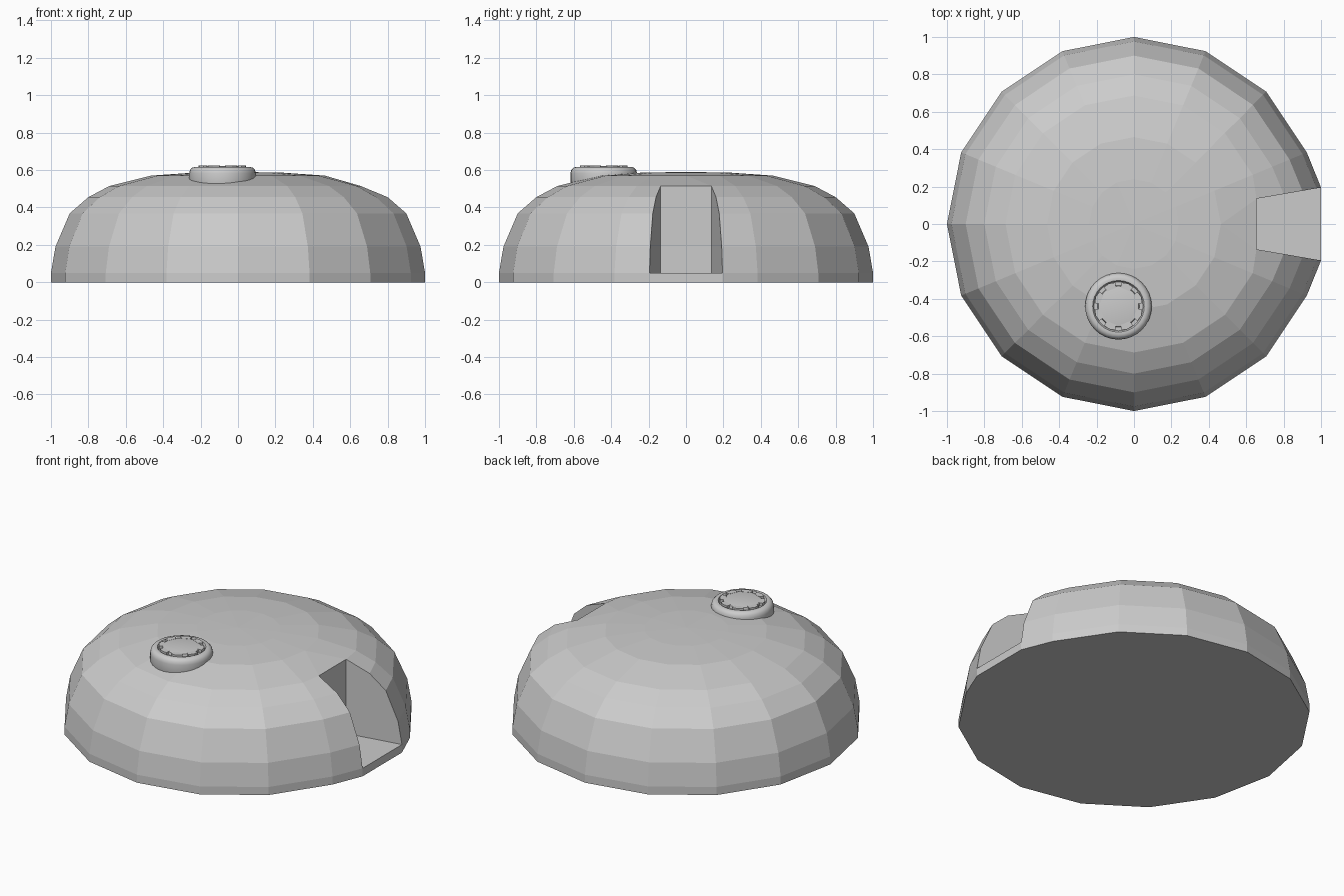
import bpy, bmesh
from math import cos, sin, pi

if "Cube" in bpy.data.objects:
    bpy.data.objects.remove(bpy.data.objects["Cube"])


def finish(name, bm):
    bmesh.ops.remove_doubles(bm, verts=bm.verts, dist=1e-5)
    bmesh.ops.recalc_face_normals(bm, faces=bm.faces)
    me = bpy.data.meshes.new(name)
    bm.to_mesh(me)
    bm.free()
    ob = bpy.data.objects.new(name, me)
    bpy.context.collection.objects.link(ob)
    return ob


# 16-sided dome; the column facing +x is split in two to form the doorway
RINGS = [(1, 0), (1, .05), (.976, .19), (.9, .368), (.8, .455),
         (.687, .515), (.465, .57), (.24, .586)]
FLOOR, HEAD = 1, 5          # rings bounding the opening
BACK_X = .655


def dome_ring(bm, i):
    r, z = RINGS[i]
    pts = [(r * cos(k * pi / 8), r * sin(k * pi / 8)) for k in range(1, 16)]
    if i > HEAD:
        jambs = [(r, 0), (r, 0)]
    else:
        x = BACK_X if i == HEAD else r
        w = .0215 + .1735 * x
        jambs = [(x, -w), (x, w)]
    return [bm.verts.new((x, y, z)) for x, y in jambs + pts]


bm = bmesh.new()
rings = [dome_ring(bm, i) for i in range(len(RINGS))]
n = len(rings[0])
for i in range(len(rings) - 1):
    a, b = rings[i], rings[i + 1]
    for k in range(n):
        if k == 0 and FLOOR <= i < HEAD:
            continue
        j = (k + 1) % n
        bm.faces.new((a[k], a[j], b[j], b[k]))
bm.faces.new(rings[0][::-1])
apex = bm.verts.new((0, 0, .59))
for k in range(1, n):
    bm.faces.new((rings[-1][k], rings[-1][(k + 1) % n], apex))

# doorway recess: back wall, floor and two side walls
low = [bm.verts.new((BACK_X, rings[HEAD][s].co.y, .05)) for s in (0, 1)]
bm.faces.new((low[0], low[1], rings[HEAD][1], rings[HEAD][0]))
bm.faces.new((low[0], low[1], rings[FLOOR][1], rings[FLOOR][0]))
for s in (0, 1):
    bm.faces.new([low[s]] + [rings[i][s] for i in range(FLOOR, HEAD + 1)])
finish("dome_shell", bm)


def lathe(name, profile, center, steps=32):
    bm = bmesh.new()
    loops = [[bm.verts.new((center[0] + r * cos(2 * pi * k / steps),
                            center[1] + r * sin(2 * pi * k / steps), z))
              for k in range(steps)] for r, z in profile]
    for a, b in zip(loops, loops[1:]):
        for k in range(steps):
            j = (k + 1) % steps
            bm.faces.new((a[k], a[j], b[j], b[k]))
    bm.faces.new(loops[0][::-1])
    bm.faces.new(loops[-1])
    ob = finish(name, bm)
    bpy.context.view_layer.objects.active = ob
    ob.select_set(True)
    bpy.ops.object.shade_smooth_by_angle(angle=.6)
    ob.select_set(False)


# round vent cap with rolled rim and recessed groove
CAP = (-.083, -.44)
lathe("vent_cap", [(.17, .5), (.178, .535), (.178, .583), (.174, .6),
                   (.163, .612), (.15, .616), (.138, .616), (.131, .605),
                   (.112, .605), (.108, .62), (.1, .622)], CAP)

# small teeth bridging the groove
bm = bmesh.new()
for k in range(8):
    t = 2 * pi * (k + .5) / 8
    quads = []
    for z in (.6, .623):
        quads.append([bm.verts.new((CAP[0] + r * cos(t + d), CAP[1] + r * sin(t + d), z))
                      for r, d in ((.1, -.26), (.128, -.26), (.132, 0),
                                   (.128, .26), (.1, .26))])
    lo, hi = quads
    bm.faces.new(lo[::-1])
    bm.faces.new(hi)
    for i in range(5):
        j = (i + 1) % 5
        bm.faces.new((lo[i], lo[j], hi[j], hi[i]))
finish("vent_teeth", bm)
